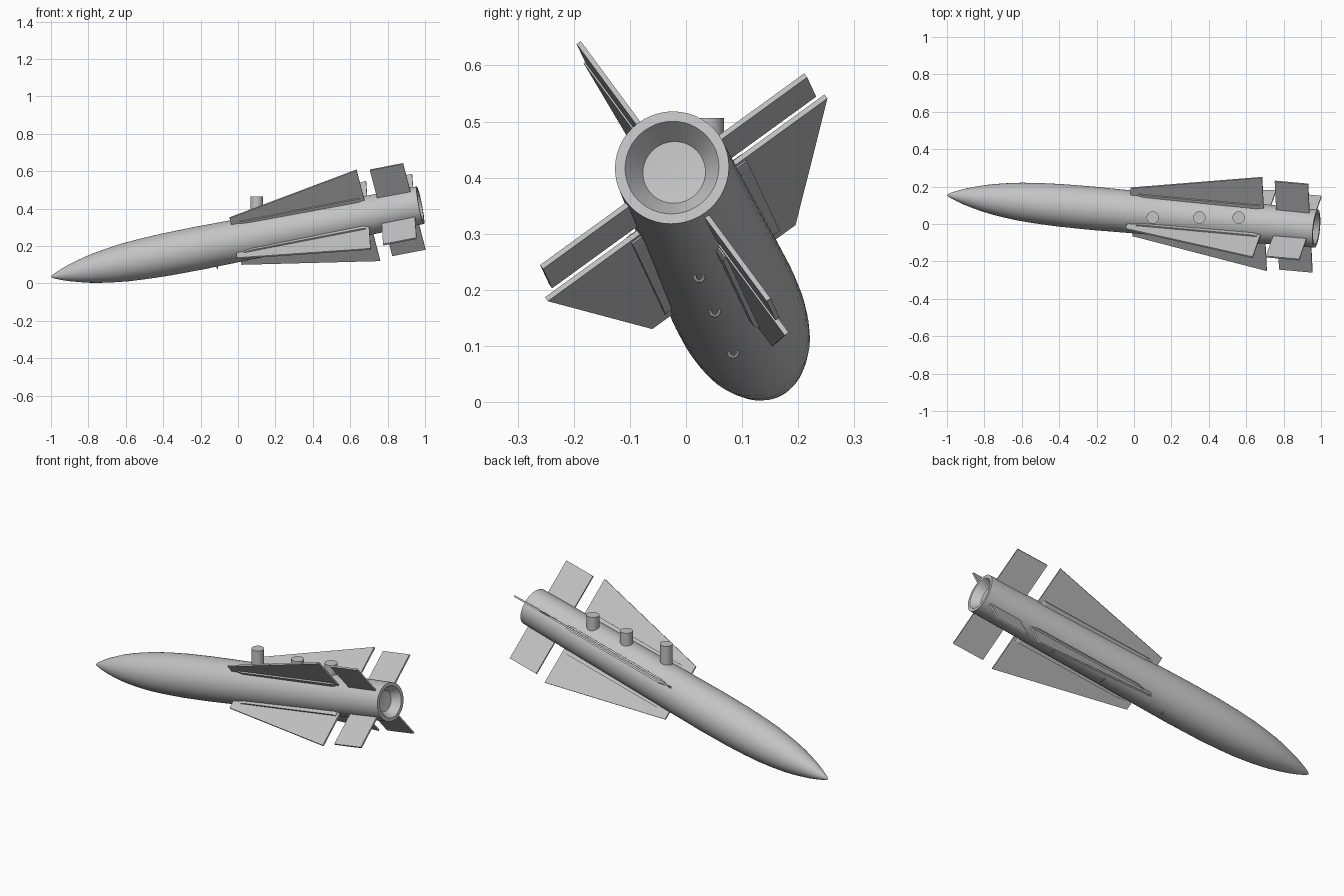
import bpy, bmesh, math
from mathutils import Matrix, Vector

if "Cube" in bpy.data.objects:
    bpy.data.objects.remove(bpy.data.objects["Cube"])

grey = bpy.data.materials.new("plain_grey")
grey.use_nodes = True
grey.diffuse_color = (0.55, 0.55, 0.55, 1)
grey.node_tree.nodes["Principled BSDF"].inputs["Base Color"].default_value = (0.55, 0.55, 0.55, 1)

# Missile frame: local x runs aft along the body, origin at the tail centre
nose, tail = Vector((-1, 0.155, 0.035)), Vector((0.975, -0.025, 0.418))
axis = (tail - nose).normalized()
side = Vector((0, 0, 1)).cross(axis).normalized()
up = axis.cross(side)
LENGTH = (tail - nose).length
FRAME = Matrix.Translation(tail) @ Matrix((axis, side, up)).transposed().to_4x4()


def make(name, bm, matrix, smooth=False):
    bmesh.ops.recalc_face_normals(bm, faces=bm.faces)
    mesh = bpy.data.meshes.new(name)
    bm.to_mesh(mesh)
    bm.free()
    mesh.materials.append(grey)
    ob = bpy.data.objects.new(name, mesh)
    bpy.context.collection.objects.link(ob)
    ob.matrix_world = matrix
    if smooth:
        bpy.ops.object.select_all(action='DESELECT')
        ob.select_set(True)
        bpy.context.view_layer.objects.active = ob
        bpy.ops.object.shade_smooth_by_angle(angle=math.radians(30))
    return ob


def prism(name, points, offset, matrix):
    """Flat outline extruded by an offset vector."""
    bm = bmesh.new()
    face = bm.faces.new([bm.verts.new(p) for p in points])
    new = bmesh.ops.extrude_face_region(bm, geom=[face])["geom"]
    verts = [v for v in new if isinstance(v, bmesh.types.BMVert)]
    bmesh.ops.translate(bm, verts=verts, vec=offset)
    return make(name, bm, matrix)


# Body with hollow nozzle, lathed around the local x axis
profile = [(0, 0), (0.01, 0.009), (0.03, 0.018), (0.06, 0.03), (0.1, 0.044), (0.15, 0.058),
           (0.2, 0.071), (0.25, 0.081), (0.32, 0.092), (0.4, 0.102), (0.5, 0.109),
           (0.62, 0.114), (0.8, 0.116), (1.0, 0.114), (1.4, 0.109), (LENGTH, 0.102),
           (LENGTH, 0.084), (LENGTH - 0.045, 0.056), (LENGTH - 0.05, 0)]
bm = bmesh.new()
verts = [bm.verts.new((t - LENGTH, r, 0)) for t, r in profile]
edges = [bm.edges.new(pair) for pair in zip(verts, verts[1:])]
bmesh.ops.spin(bm, geom=verts + edges, cent=(0, 0, 0), axis=(1, 0, 0),
               angle=math.tau, steps=48, use_duplicate=False)
bmesh.ops.remove_doubles(bm, verts=bm.verts, dist=0.0005)
make("body", bm, FRAME, smooth=True)

# Four wings with root fairings, and four tail fins
THICK = 0.009
wing = [(-1.01, 0.09), (-1.01, 0.158), (-0.284, 0.308), (-0.284, 0.09)]
fin = [(-0.215, 0.09), (-0.215, 0.291), (-0.033, 0.291), (-0.033, 0.09)]
fairing = [(-1.0, 0), (-0.93, 0.013), (-0.32, 0.013), (-0.3, 0.007),
           (-0.3, -0.007), (-0.32, -0.013), (-0.93, -0.013)]
names = ("upper_back", "upper_front", "lower_front", "lower_back")
for i, label in enumerate(names):
    turned = FRAME @ Matrix.Rotation(math.radians(36.7 + 90 * i), 4, 'X')
    for part, outline in (("wing", wing), ("tail_fin", fin)):
        prism(f"{label}_{part}", [(s, r, -THICK / 2) for s, r in outline], (0, 0, THICK), turned)
    prism(f"{label}_fairing", [(s, 0.09, w) for s, w in fairing], (0, 0.036, 0), turned)

# Upright mounting pegs on top
for i, (x, top) in enumerate(((0.1, 0.465), (0.35, 0.472), (0.56, 0.506))):
    bm = bmesh.new()
    bmesh.ops.create_cone(bm, cap_ends=True, segments=32, radius1=0.033, radius2=0.033, depth=0.16)
    make(f"mounting_peg_{i + 1}", bm, Matrix.Translation((x, 0.035, top - 0.08)), smooth=True)

# Small carrying loops underneath
for i, (s, r) in enumerate(((-1.135, 0.115), (-0.77, 0.111), (-0.46, 0.108))):
    bm = bmesh.new()
    ring = [bm.verts.new((0, 0.008 + 0.003 * math.cos(k * math.tau / 8),
                          0.003 * math.sin(k * math.tau / 8))) for k in range(8)]
    loop = [bm.edges.new((ring[k], ring[(k + 1) % 8])) for k in range(8)]
    bmesh.ops.spin(bm, geom=ring + loop, cent=(0, 0, 0), axis=(0, 0, 1),
                   angle=math.tau, steps=16, use_duplicate=False)
    bmesh.ops.remove_doubles(bm, verts=bm.verts, dist=0.0002)
    place = (Matrix.Rotation(math.radians(5), 4, 'X') @ Matrix.Translation((s, 0, -r - 0.002))
             @ Matrix.Rotation(math.pi / 2, 4, 'Y'))
    make(f"carrying_loop_{i + 1}", bm, FRAME @ place, smooth=True)
